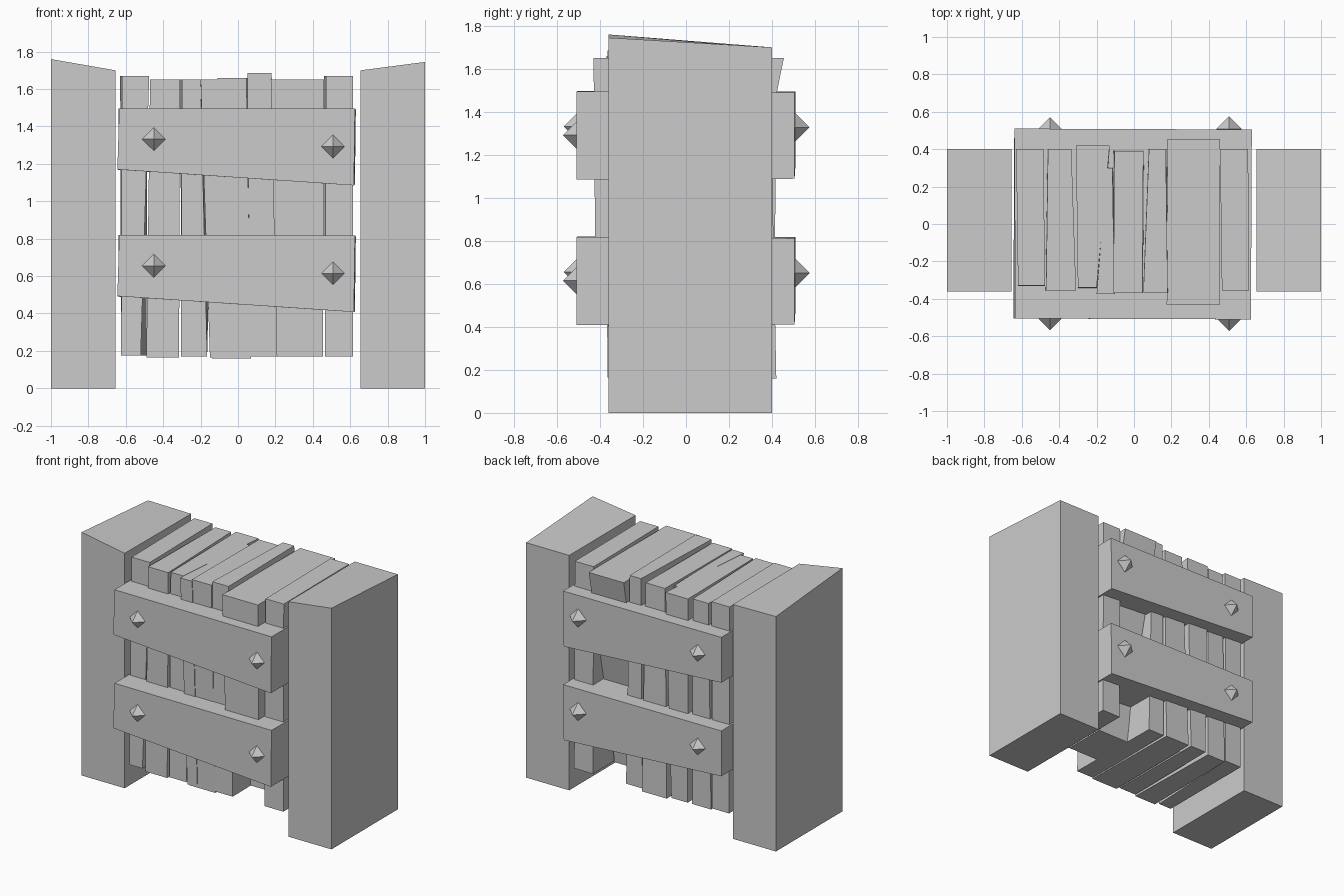
import bpy


def block(name, bottom, top):
    """Six-sided block from two rings of four corners (front-left, counter-clockwise)."""
    faces = [(3, 2, 1, 0), (4, 5, 6, 7)]
    faces += [(i, (i + 1) % 4, (i + 1) % 4 + 4, i + 4) for i in range(4)]
    mesh = bpy.data.meshes.new(name)
    mesh.from_pydata(bottom + top, [], faces)
    obj = bpy.data.objects.new(name, mesh)
    bpy.context.collection.objects.link(obj)
    return obj


def ring(f0, f1, b0, b1, yf, yb, z):
    """Corners of a level cross-section: front x range, back x range, front/back y."""
    return [(f0, yf, z), (f1, yf, z), (b1, yb, z), (b0, yb, z)]


# End posts, with the outer front corner of the top raised
YF, YB, INNER = -0.36, 0.40, 0.655
block("left_post", ring(-1, -INNER, -1, -INNER, YF, YB, 0),
      [(-1, YF, 1.76), (-INNER, YF, 1.70), (-INNER, YB, 1.695), (-1, YB, 1.70)])
block("right_post", ring(INNER, 1, INNER, 1, YF, YB, 0),
      [(INNER, YF, 1.70), (1, YF, 1.745), (1, YB, 1.70), (INNER, YB, 1.70)])

# Upright planks: (front x0, x1, back x0, x1, front y, back y, z) at bottom and top
planks = [
    ((-0.625, -0.52, -0.625, -0.49, -0.35, 0.40, 0.175),
     (-0.62, -0.475, -0.63, -0.485, -0.33, 0.40, 1.67)),
    ((-0.49, -0.315, -0.48, -0.33, -0.36, 0.40, 0.165),
     (-0.47, -0.31, -0.46, -0.335, -0.355, 0.40, 1.65)),
    ((-0.305, -0.165, -0.30, -0.17, -0.35, 0.41, 0.17),
     (-0.30, -0.20, -0.31, -0.13, -0.34, 0.42, 1.65)),
    ((-0.15, -0.07, -0.15, -0.08, -0.365, 0.31, 0.165),
     (-0.20, -0.105, -0.145, -0.115, -0.375, 0.30, 1.65)),
    ((-0.14, 0.07, -0.14, 0.06, -0.36, 0.42, 0.16),
     (-0.11, 0.045, -0.105, 0.05, -0.37, 0.39, 1.66)),
    ((0.065, 0.21, 0.07, 0.20, -0.36, 0.40, 0.17),
     (0.05, 0.18, 0.08, 0.17, -0.365, 0.40, 1.685)),
    ((0.20, 0.455, 0.20, 0.455, -0.15, 0.17, 0.17),
     (0.20, 0.455, 0.20, 0.455, -0.15, 0.22, 0.60)),
    ((0.20, 0.46, 0.20, 0.46, -0.42, 0.22, 0.50),
     (0.175, 0.46, 0.18, 0.46, -0.43, 0.455, 1.65)),
    ((0.465, 0.615, 0.465, 0.615, -0.36, 0.40, 0.17),
     (0.47, 0.615, 0.46, 0.61, -0.355, 0.40, 1.67)),
]
for i, (low, high) in enumerate(planks):
    block(f"plank_{i + 1}", ring(*low), ring(*high))


def stud(name, x, y, z, r):
    """Pointed octahedral nail head half sunk in the crosspiece."""
    pts = [(r, 0, 0), (0, 0, r), (-r, 0, 0), (0, 0, -r), (0, -r, 0), (0, r, 0)]
    faces = [((i + 1) % 4, i, 5) for i in range(4)]
    faces += [(i, (i + 1) % 4, 4) for i in range(4)]
    mesh = bpy.data.meshes.new(name)
    mesh.from_pydata(pts, [], faces)
    obj = bpy.data.objects.new(name, mesh)
    obj.location = (x, y, z)
    bpy.context.collection.objects.link(obj)


# Two tapering crosspieces that run right through, with studs front and back
for label, dz in (("lower", 0.0), ("upper", 0.677)):
    block(label + "_crosspiece",
          [(-0.645, -0.505, 0.493 + dz), (0.62, -0.51, 0.408 + dz),
           (0.625, 0.505, 0.412 + dz), (-0.64, 0.51, 0.49 + dz)],
          [(-0.635, -0.505, 0.82 + dz), (0.625, -0.51, 0.818 + dz),
           (0.63, 0.505, 0.812 + dz), (-0.64, 0.51, 0.818 + dz)])
    for side, y, lift in (("front", -0.505, 0.0), ("back", 0.508, 0.012)):
        stud(f"{label}_{side}_left_stud", -0.45, y, 0.655 + dz, 0.063)
        stud(f"{label}_{side}_right_stud", 0.508, y, 0.615 + dz + lift * 3, 0.067)
